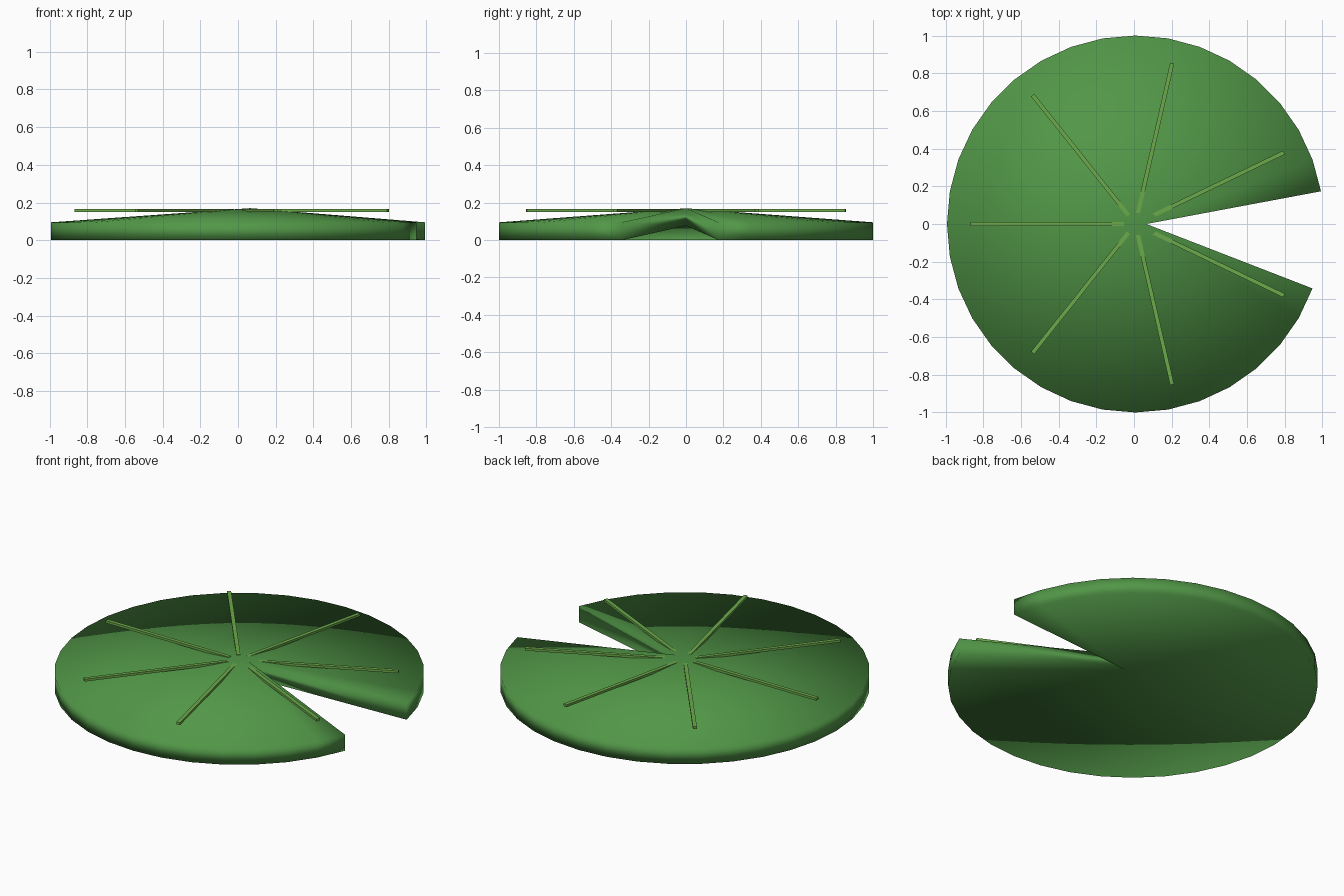
import bpy, bmesh
from math import cos, sin, radians, pi
from mathutils import Matrix

cube = bpy.data.objects.get("Cube")
if cube:
    bpy.data.objects.remove(cube)

CENTRE_X = 0.0076      # middle of the round rim
TIP_X = 0.065          # inner end of the notch, also the peak


def material(name, colour):
    mat = bpy.data.materials.new(name)
    mat.use_nodes = True
    mat.diffuse_color = colour
    bsdf = mat.node_tree.nodes["Principled BSDF"]
    bsdf.inputs["Base Color"].default_value = colour
    bsdf.inputs["Roughness"].default_value = 0.8
    return mat


def add_object(name, bm, mat):
    bmesh.ops.recalc_face_normals(bm, faces=bm.faces)
    mesh = bpy.data.meshes.new(name)
    bm.to_mesh(mesh)
    bm.free()
    mesh.materials.append(mat)
    obj = bpy.data.objects.new(name, mesh)
    bpy.context.collection.objects.link(obj)
    return obj


leaf_green = material("leaf green", (0.084, 0.31, 0.064, 1))
vein_green = material("vein green", (0.15, 0.4, 0.07, 1))

# Leaf: a shallow notched cone of even thickness, softly shaded
bm = bmesh.new()
angles = [radians(a) for a in range(10, 341, 10)]


def fan(tip_z, rim_z):
    tip = bm.verts.new((TIP_X, 0, tip_z))
    rim = [bm.verts.new((CENTRE_X + cos(a), sin(a), rim_z)) for a in angles]
    for a, b in zip(rim, rim[1:]):
        bm.faces.new((tip, a, b))
    return [tip] + rim


top = fan(0.17, 0.095)
bottom = fan(0.077, 0)
for i in range(len(top)):
    j = (i + 1) % len(top)
    bm.faces.new((top[i], bottom[i], bottom[j], top[j]))
leaf = add_object("leaf_pad", bm, leaf_green)
for face in leaf.data.polygons:
    face.use_smooth = True

# Veins: seven straight level bars radiating from the middle
START, END, WIDTH, HEIGHT, LEVEL = 0.06, 0.875, 0.022, 0.014, 0.158
for k in range(7):
    bm = bmesh.new()
    bmesh.ops.create_cube(bm, size=1)
    place = (Matrix.Translation((CENTRE_X, 0, LEVEL))
             @ Matrix.Rotation(pi + k * 2 * pi / 7, 4, "Z")
             @ Matrix.Translation(((START + END) / 2, 0, 0))
             @ Matrix.Diagonal((END - START, WIDTH, HEIGHT, 1)))
    bm.transform(place)
    add_object(f"vein_{k + 1}", bm, vein_green)
